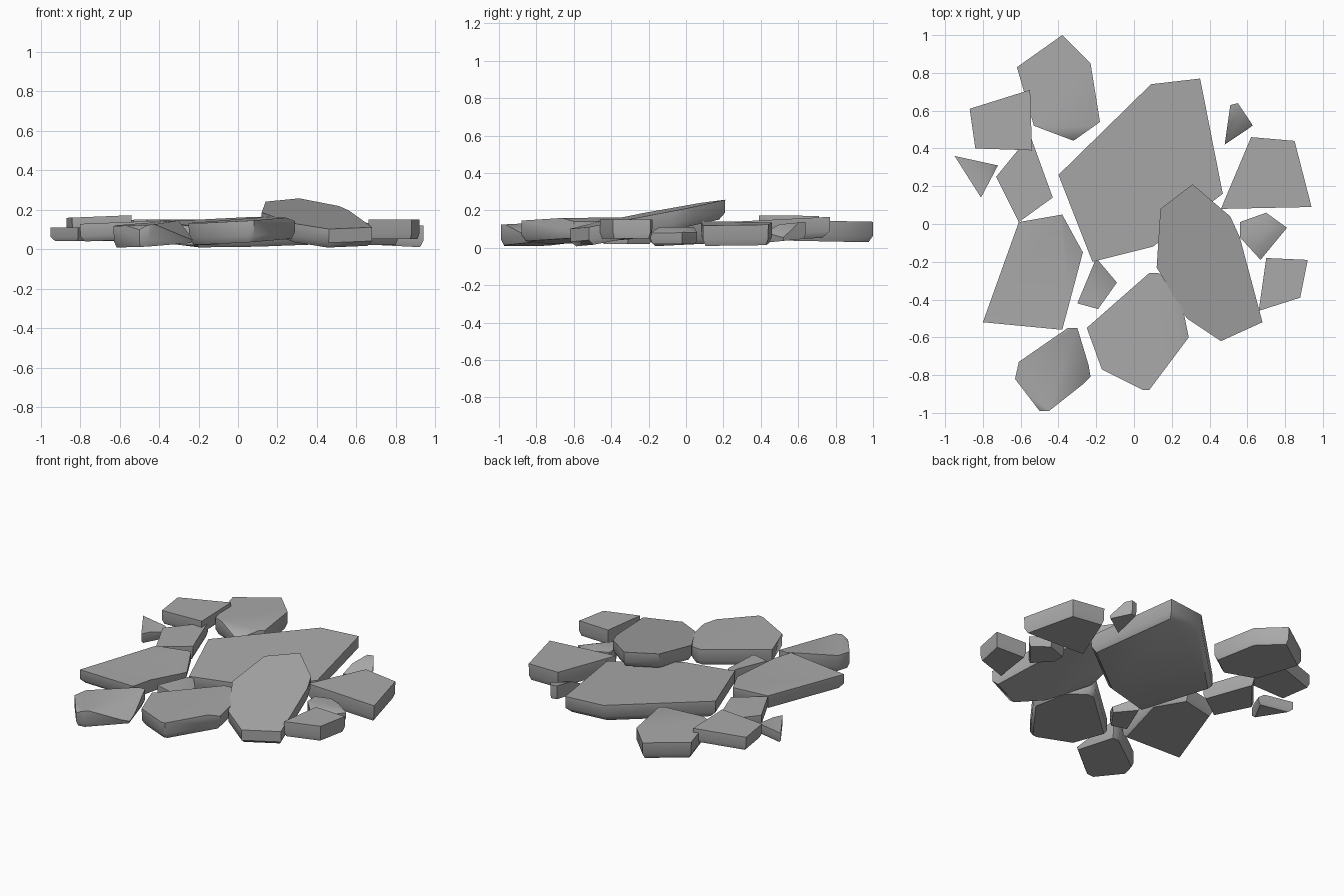
import bpy
import bmesh
import math
from mathutils import Vector

default_cube = bpy.data.objects.get("Cube")
if default_cube:
    bpy.data.objects.remove(default_cube, do_unlink=True)

# One plain grey for every stone
grey = bpy.data.materials.new("stone grey")
grey.use_nodes = True
colour = (0.4, 0.4, 0.4, 1)
grey.diffuse_color = colour
grey.node_tree.nodes["Principled BSDF"].inputs["Base Color"].default_value = colour


def chamfer(bm, point, heading, drop):
    """Cut a sloping facet that falls away towards the heading."""
    angle, fall = math.radians(heading), math.radians(drop)
    normal = Vector((math.cos(angle) * math.sin(fall),
                     math.sin(angle) * math.sin(fall), math.cos(fall)))
    everything = bm.verts[:] + bm.edges[:] + bm.faces[:]
    bmesh.ops.bisect_plane(bm, geom=everything, plane_co=point,
                           plane_no=normal, clear_outer=True)
    open_edges = [edge for edge in bm.edges if edge.is_boundary]
    bmesh.ops.holes_fill(bm, edges=open_edges)


def stone(name, outline, top, thick=0.1, slope=(0, 0), facets=(), taper=0.92):
    """Flat slab: outline in hundredths, height of the top at its middle,
    slope of the top along x and y, facets as (x, y, heading, drop)."""
    corners = [Vector((x / 100, y / 100)) for x, y in outline]
    middle = sum(corners, Vector((0, 0))) / len(corners)

    def height(x, y):
        return top + (x - middle.x) * slope[0] + (y - middle.y) * slope[1]

    bm = bmesh.new()
    rings = []
    # Rim, lower edge of the wall, and the drawn-in underside
    for depth, scale in ((0, 1), (0.7, 0.995), (1, taper)):
        ring = []
        for corner in corners:
            p = middle + (corner - middle) * scale
            z = max(0, height(p.x, p.y) - thick * depth)
            ring.append(bm.verts.new((p.x, p.y, z)))
        rings.append(ring)
    bm.faces.new(rings[0])
    bm.faces.new(rings[-1][::-1])
    count = len(corners)
    for upper, lower in zip(rings, rings[1:]):
        for i in range(count):
            j = (i + 1) % count
            bm.faces.new((upper[i], lower[i], lower[j], upper[j]))
    bmesh.ops.recalc_face_normals(bm, faces=bm.faces[:])
    for x, y, heading, drop in facets:
        x, y = x / 100, y / 100
        chamfer(bm, Vector((x, y, height(x, y))), heading, drop)
    bmesh.ops.recalc_face_normals(bm, faces=bm.faces[:])

    mesh = bpy.data.meshes.new(name)
    bm.to_mesh(mesh)
    bm.free()
    mesh.materials.append(grey)
    mesh.shade_smooth()
    mesh.set_sharp_from_angle(angle=math.radians(48))
    slab = bpy.data.objects.new(name, mesh)
    bpy.context.collection.objects.link(slab)
    return slab


# Large slabs in the middle
stone("centre_slab",
      [(-40, 26), (9, 74), (35, 77), (47, 16), (10, -12), (-22, -20)],
      top=0.14, thick=0.11, slope=(0, 0.05))
stone("leaning_slab",
      [(14, 8), (31, 21), (51, 4), (56, -7), (68, -52), (46, -62),
       (28, -50), (12, -23)],
      top=0.18, thick=0.1, slope=(-0.04, 0.18))

# Slabs along the front
stone("front_slab",
      [(-25, -55), (8, -26), (13, -26), (24, -35), (29, -60), (8, -88),
       (5, -88), (-17, -77)],
      top=0.15, thick=0.11, slope=(0.06, 0.02), facets=[(21, -50, 10, 18)])
stone("front_left_slab",
      [(-63, -82), (-61, -73), (-35, -55), (-30, -55), (-22, -81),
       (-45, -99), (-50, -99)],
      top=0.13, thick=0.11, slope=(0.06, 0.03),
      facets=[(-36, -75, -20, 32), (-57, -90, 230, 40)])
stone("front_pebble",
      [(-20, -18), (-9, -31), (-19, -45), (-30, -42)],
      top=0.12, thick=0.1, facets=[(-20, -33, 10, 30)])

# Slabs along the left-hand edge
stone("side_slab",
      [(-61, 1), (-38, 5), (-27, -15), (-38, -56), (-80, -52)],
      top=0.14, thick=0.09, slope=(0.04, 0), facets=[(-37, -10, 5, 20)])
stone("side_shard",
      [(-55, 47), (-43, 14), (-61, 1), (-73, 25)],
      top=0.13, thick=0.09, facets=[(-47, 26, 15, 12)])
stone("side_pebble",
      [(-95, 36), (-72, 31), (-81, 14)],
      top=0.11, thick=0.07, facets=[(-77, 26, -10, 35)], taper=0.8)

# Slabs at the back
stone("back_corner_slab",
      [(-87, 61), (-55, 71), (-54, 39), (-84, 40)],
      top=0.165, thick=0.09, slope=(0.04, 0))
stone("back_slab",
      [(-62, 83), (-38, 100), (-23, 85), (-18, 54), (-32, 44), (-53, 52)],
      top=0.145, thick=0.11, slope=(0, -0.02), facets=[(-32, 51, -85, 40)])
stone("back_pebble",
      [(51, 63), (55, 64), (63, 52), (48, 42)],
      top=0.13, thick=0.09, slope=(0, 0.1), facets=[(54, 56, -45, 40)])

# Slabs along the right-hand edge
stone("outer_slab",
      [(62, 46), (85, 44), (94, 9), (46, 8)],
      top=0.13, thick=0.11, slope=(-0.05, 0))
stone("outer_pebble",
      [(56, 1), (70, 6), (81, -2), (67, -19), (56, -7)],
      top=0.11, thick=0.09, facets=[(71, -4, -40, 25), (70, 1, 55, 35)])
stone("outer_front_slab",
      [(70, -18), (92, -19), (88, -39), (66, -46)],
      top=0.15, thick=0.1)
